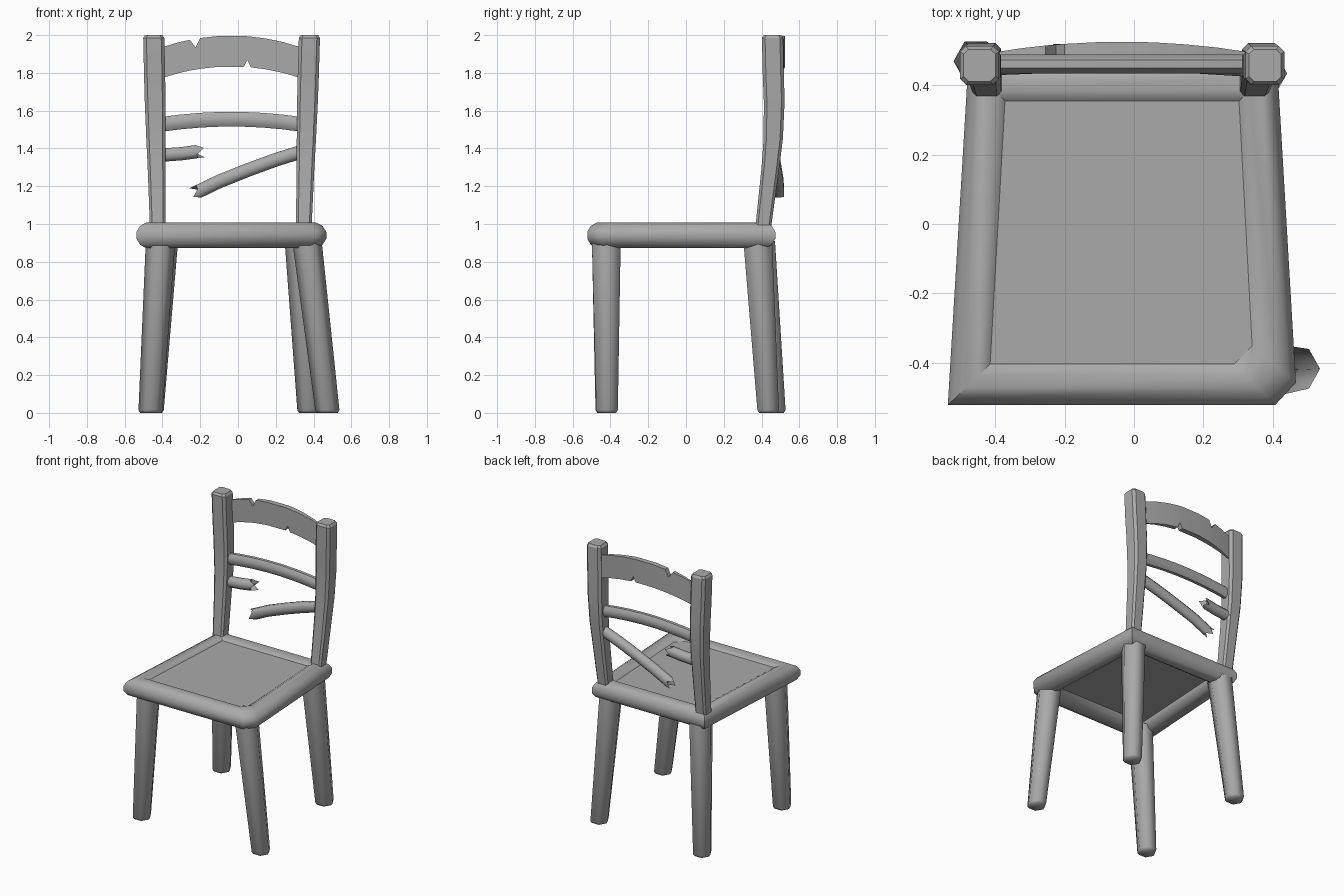
import bpy, bmesh, math
from mathutils import Vector

if "Cube" in bpy.data.objects:
    bpy.data.objects.remove(bpy.data.objects["Cube"], do_unlink=True)

wood = bpy.data.materials.new("grey_wood")
wood.use_nodes = True
GREY = (0.4, 0.4, 0.4, 1)
wood.diffuse_color = GREY
wood.node_tree.nodes["Principled BSDF"].inputs["Base Color"].default_value = GREY


def loft(name, rings, closed=False, angle=65):
    """Skin a list of equal-sized rings of points; cap the ends unless closed."""
    bm = bmesh.new()
    vs = [[bm.verts.new(p) for p in ring] for ring in rings]
    n = len(vs[0])
    pairs = list(zip(vs, vs[1:])) + ([(vs[-1], vs[0])] if closed else [])
    for a, b in pairs:
        for i in range(n):
            j = (i + 1) % n
            bm.faces.new((a[i], a[j], b[j], b[i]))
    if not closed:
        bm.faces.new(vs[0])
        bm.faces.new(vs[-1])
    bmesh.ops.recalc_face_normals(bm, faces=bm.faces)
    mesh = bpy.data.meshes.new(name)
    bm.to_mesh(mesh)
    bm.free()
    mesh.materials.append(wood)
    obj = bpy.data.objects.new(name, mesh)
    bpy.context.collection.objects.link(obj)
    bpy.ops.object.select_all(action="DESELECT")
    obj.select_set(True)
    bpy.context.view_layer.objects.active = obj
    bpy.ops.object.shade_smooth_by_angle(angle=math.radians(angle))
    return obj


def circle(n, turn=0):
    return [(math.cos(turn + math.tau * i / n), math.sin(turn + math.tau * i / n)) for i in range(n)]


def level_ring(section, x, y, z, rx, ry):
    return [(x + u * rx, y + v * ry, z) for u, v in section]


# Seat frame: round rails mitred between outer and inner corners
outer = [(-0.54, -0.525), (0.41, -0.525), (0.47, -0.46), (0.415, 0.475), (-0.48, 0.475)]
inner = [(-0.395, -0.385), (0.27, -0.385), (0.32, -0.335), (0.285, 0.335), (-0.355, 0.335)]
SEAT_Z = 0.94
frame = []
for o, i in zip(outer, inner):
    o, i = Vector(o), Vector(i)
    mid, half = (o + i) / 2, (o - i) / 2
    frame.append([(*(mid + half * u), SEAT_Z + 0.07 * v) for u, v in circle(12, math.pi / 12)])
loft("seat_frame", frame, closed=True, angle=40)

# Seat panel, tucked into the rails
edge = [(Vector(o) + Vector(i)) / 2 for o, i in zip(outer, inner)]
loft("seat_panel", [[(p.x, p.y, z) for p in edge] for z in (0.94, 0.988)], angle=30)

# Legs: tapered hexagons, each splayed its own way
hexagon = circle(6)
legs = {
    "front_right_leg": ((-0.463, -0.422), (-0.41, -0.422)),
    "front_left_leg": ((0.473, -0.418), (0.365, -0.422)),
    "back_right_leg": ((-0.457, 0.47), (-0.395, 0.395)),
    "back_left_leg": ((0.378, 0.435), (0.325, 0.38)),
}
for name, (foot, top) in legs.items():
    loft(name, [level_ring(hexagon, *foot, 0, 0.055, 0.055),
                level_ring(hexagon, *foot, 0.015, 0.064, 0.066),
                level_ring(hexagon, *top, 0.91, 0.078, 0.088)])

# Back posts: chamfered square bars, bowed backwards
square = [(1, 0.7), (0.7, 1), (-0.7, 1), (-1, 0.7), (-1, -0.7), (-0.7, -1), (0.7, -1), (1, -0.7)]
levels = [(0.95, 0.405, 0.041), (1.3, 0.447, 0.047), (1.45, 0.462, 0.051), (1.65, 0.467, 0.055),
          (1.8, 0.462, 0.056), (1.985, 0.458, 0.056), (2.0, 0.458, 0.046)]
for name, low_x, high_x in (("right_post", -0.424, -0.445), ("left_post", 0.347, 0.377)):
    rings = []
    for z, y, r in levels:
        x = low_x + (high_x - low_x) * (z - 0.95)
        rings.append(level_ring(square, x, y, z, r, r))
    loft(name, rings, angle=30)


# Spindles: oval bars along a path, optionally snapped at the far end
def spindle(name, path, ry, rz, broken=False):
    pts = [Vector(p) for p in path]
    rings = []
    for k, p in enumerate(pts):
        along = (pts[min(k + 1, len(pts) - 1)] - pts[max(k - 1, 0)]).normalized()
        up = along.cross(Vector((0, 1, 0))).normalized()
        side = up.cross(along)
        rings.append([p + side * u * ry + up * v * rz for u, v in circle(8, math.pi / 8)])
    if broken:
        tip = [q + along * (0.025 if i % 3 == 0 else -0.015) for i, q in enumerate(rings[-1])]
        hollow = [pts[-1] - along * 0.02 + (q - pts[-1]) * 0.35 for q in rings[-1]]
        rings[-1:] = [tip, hollow]
    loft(name, rings, angle=50)


arch = [(x / 100, 0.462, 1.555 - 0.2 * (x / 100 + 0.035) ** 2) for x in range(-42, 36, 11)]
spindle("middle_spindle", arch, 0.029, 0.042)
spindle("broken_spindle_stub", [(-0.43, 0.46, 1.363), (-0.3, 0.465, 1.372), (-0.205, 0.47, 1.385)],
        0.034, 0.038, True)
spindle("broken_spindle", [(0.36, 0.455, 1.39), (0.2, 0.465, 1.34), (0.05, 0.475, 1.285),
                           (-0.1, 0.485, 1.225), (-0.22, 0.488, 1.167)], 0.034, 0.039, True)

# Top rail: arched board with a chip in each long edge
top_chip, bottom_chip = -0.225, 0.05
columns = [-0.42, -0.32, -0.255, top_chip, -0.2, -0.11, 0.03, bottom_chip, 0.068, 0.15, 0.24, 0.35]
rings = []
for x in columns:
    drop = 0.45 * (x + 0.035) ** 2
    top, bottom = 1.997 - drop, 1.834 - drop
    if x == top_chip:
        top -= 0.045
    if x == bottom_chip:
        bottom += 0.038
    back = 0.526 - 0.22 * (x + 0.035) ** 2
    rings.append([(x, 0.488, bottom), (x, 0.488, top), (x, back, top), (x, back, bottom)])
loft("top_rail", rings, angle=30)
